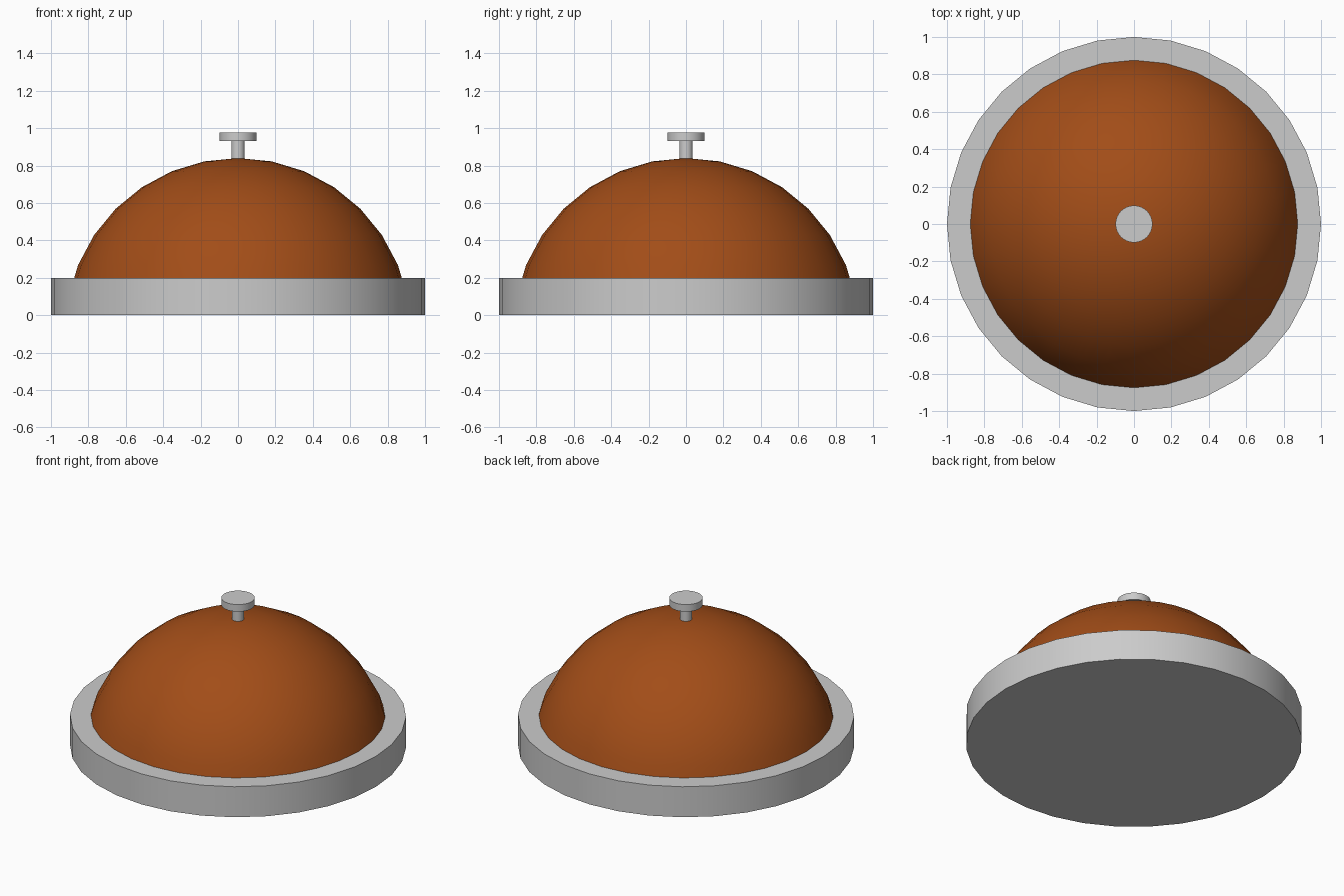
import bpy, bmesh, math

if "Cube" in bpy.data.objects:
    bpy.data.objects.remove(bpy.data.objects["Cube"])


def cylinder(name, radius, z0, z1, sides=32):
    bpy.ops.mesh.primitive_cylinder_add(vertices=sides, radius=radius, depth=z1 - z0,
                                        location=(0, 0, (z0 + z1) / 2))
    ob = bpy.context.object
    ob.name = name
    bpy.ops.object.shade_smooth_by_angle(angle=math.radians(30))
    return ob


# Round base plate
cylinder("base", 1.0, 0.0, 0.2)

# Dome: upper part of a sphere, its rim sunk into the base
R, TOP = 0.925, 0.84
bpy.ops.mesh.primitive_uv_sphere_add(segments=32, ring_count=16, radius=R,
                                     location=(0, 0, TOP - R))
dome = bpy.context.object
dome.name = "bell_dome"
bm = bmesh.new()
bm.from_mesh(dome.data)
bmesh.ops.delete(bm, geom=[v for v in bm.verts if v.co.z < 0.1 * R], context='VERTS')
bm.to_mesh(dome.data)
bm.free()
bpy.ops.object.shade_smooth()

brown = bpy.data.materials.new("brown")
brown.diffuse_color = (0.36, 0.074, 0.009, 1)
brown.use_nodes = True
brown.node_tree.nodes["Principled BSDF"].inputs["Base Color"].default_value = brown.diffuse_color
dome.data.materials.append(brown)

# Push button: stem and cap
cylinder("button_stem", 0.036, 0.78, 0.94)
cylinder("button_cap", 0.099, 0.93, 0.976)
